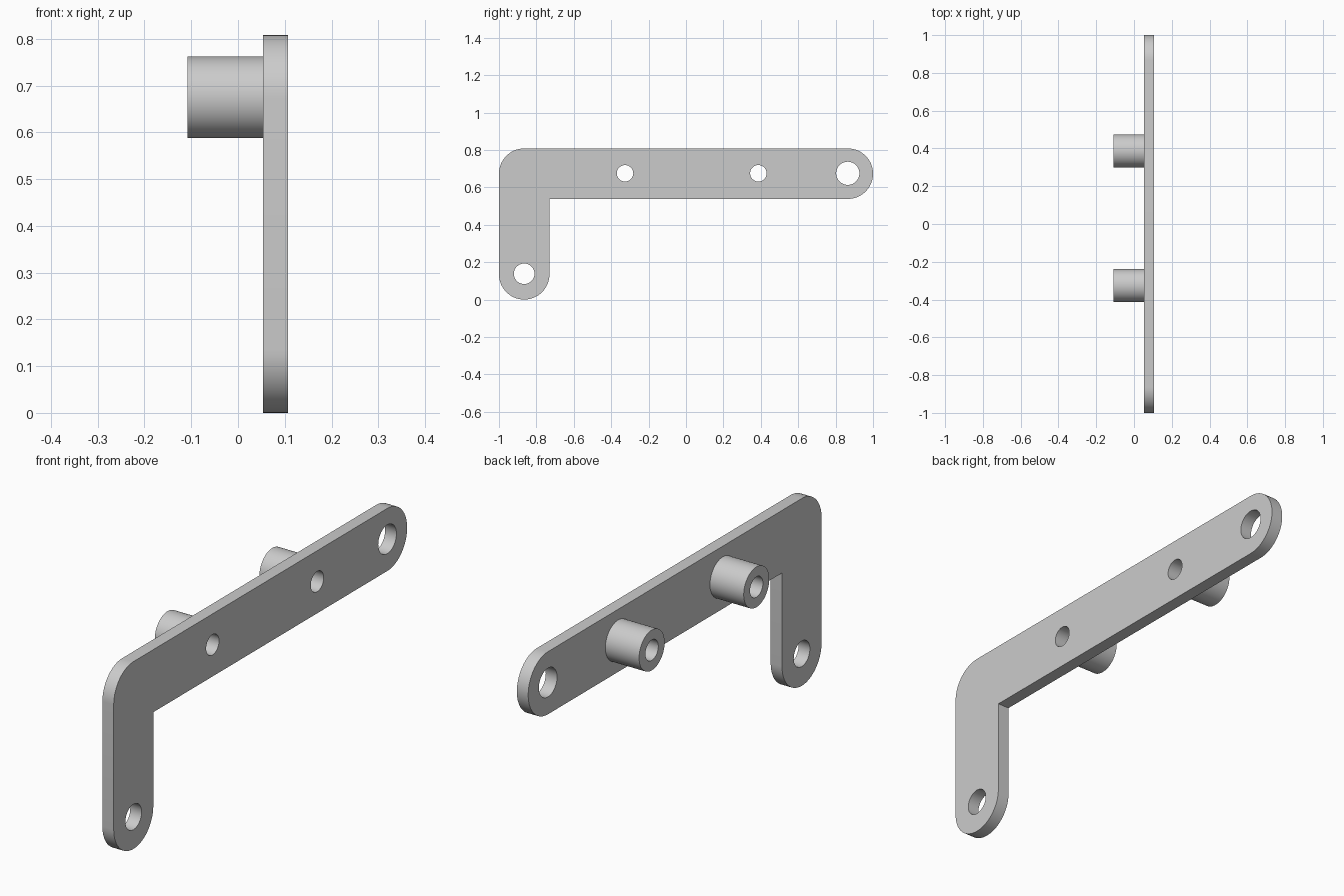
import bpy, bmesh
from math import sin, cos, pi, radians
from mathutils import Matrix

cube = bpy.data.objects.get("Cube")
if cube:
    bpy.data.objects.remove(cube, do_unlink=True)

BACK, INNER, OUTER = -0.108, 0.053, 0.107   # x of boss ends, plate faces
R = 0.135                                   # half width of the arms
TOP = 0.808
ARM_Z = TOP - R
END_Y = 1 - R
BOSS_Y = (-0.326, 0.387)

steel = bpy.data.materials.new("plain_grey")
steel.use_nodes = True
grey = (0.6, 0.6, 0.6, 1)
steel.diffuse_color = grey
steel.node_tree.nodes["Principled BSDF"].inputs["Base Color"].default_value = grey


def add_object(name, bm):
    bmesh.ops.recalc_face_normals(bm, faces=bm.faces[:])
    mesh = bpy.data.meshes.new(name)
    bm.to_mesh(mesh)
    bm.free()
    mesh.materials.append(steel)
    obj = bpy.data.objects.new(name, mesh)
    bpy.context.collection.objects.link(obj)
    return obj


def cylinder(name, y, z, radius, x0, x1):
    bm = bmesh.new()
    place = Matrix.Translation(((x0 + x1) / 2, y, z)) @ Matrix.Rotation(pi / 2, 4, 'Y')
    bmesh.ops.create_cone(bm, cap_ends=True, segments=64, radius1=radius,
                          radius2=radius, depth=x1 - x0, matrix=place)
    return add_object(name, bm)


def arc(y, z, start, end):
    steps = int(abs(end - start) / 6)
    angles = [radians(start + (end - start) * i / steps) for i in range(steps + 1)]
    return [(y + R * cos(a), z + R * sin(a)) for a in angles]


# L-shaped plate with rounded ends and outer corner
outline = (arc(END_Y, ARM_Z, -90, 90) + arc(-END_Y, ARM_Z, 90, 180)
           + arc(-END_Y, R, 180, 360) + [(2 * R - 1, ARM_Z - R)])
bm = bmesh.new()
face = bm.faces.new([bm.verts.new((INNER, y, z)) for y, z in outline])
grown = bmesh.ops.extrude_face_region(bm, geom=[face])
bmesh.ops.translate(bm, vec=(OUTER - INNER, 0, 0),
                    verts=[v for v in grown["geom"] if isinstance(v, bmesh.types.BMVert)])
plate = add_object("bracket_plate", bm)

# Round bosses on the inner side
bosses = [cylinder(f"boss_{n}", y, ARM_Z + 0.002, 0.087, BACK, INNER)
          for n, y in zip(("front", "back"), BOSS_Y)]

# Hole cutters
end_holes = [cylinder("lower_hole_cutter", -END_Y, 0.138, 0.055, -0.2, 0.2),
             cylinder("far_hole_cutter", END_Y, ARM_Z + 0.002, 0.062, -0.2, 0.2)]
boss_holes = [cylinder(f"boss_hole_cutter_{n}", y, ARM_Z + 0.002, 0.044, -0.2, 0.2)
              for n, y in zip(("front", "back"), BOSS_Y)]


def finish(obj, cutters):
    bpy.ops.object.select_all(action='DESELECT')
    bpy.context.view_layer.objects.active = obj
    obj.select_set(True)
    for cutter in cutters:
        mod = obj.modifiers.new("hole", 'BOOLEAN')
        mod.operation = 'DIFFERENCE'
        mod.solver = 'EXACT'
        mod.object = cutter
        bpy.ops.object.modifier_apply(modifier=mod.name)
    bpy.ops.object.shade_smooth_by_angle(angle=radians(30))


finish(plate, end_holes + boss_holes)
for boss, hole in zip(bosses, boss_holes):
    finish(boss, [hole])

# Cutters are no longer needed
for cutter in end_holes + boss_holes:
    bpy.data.objects.remove(cutter, do_unlink=True)
